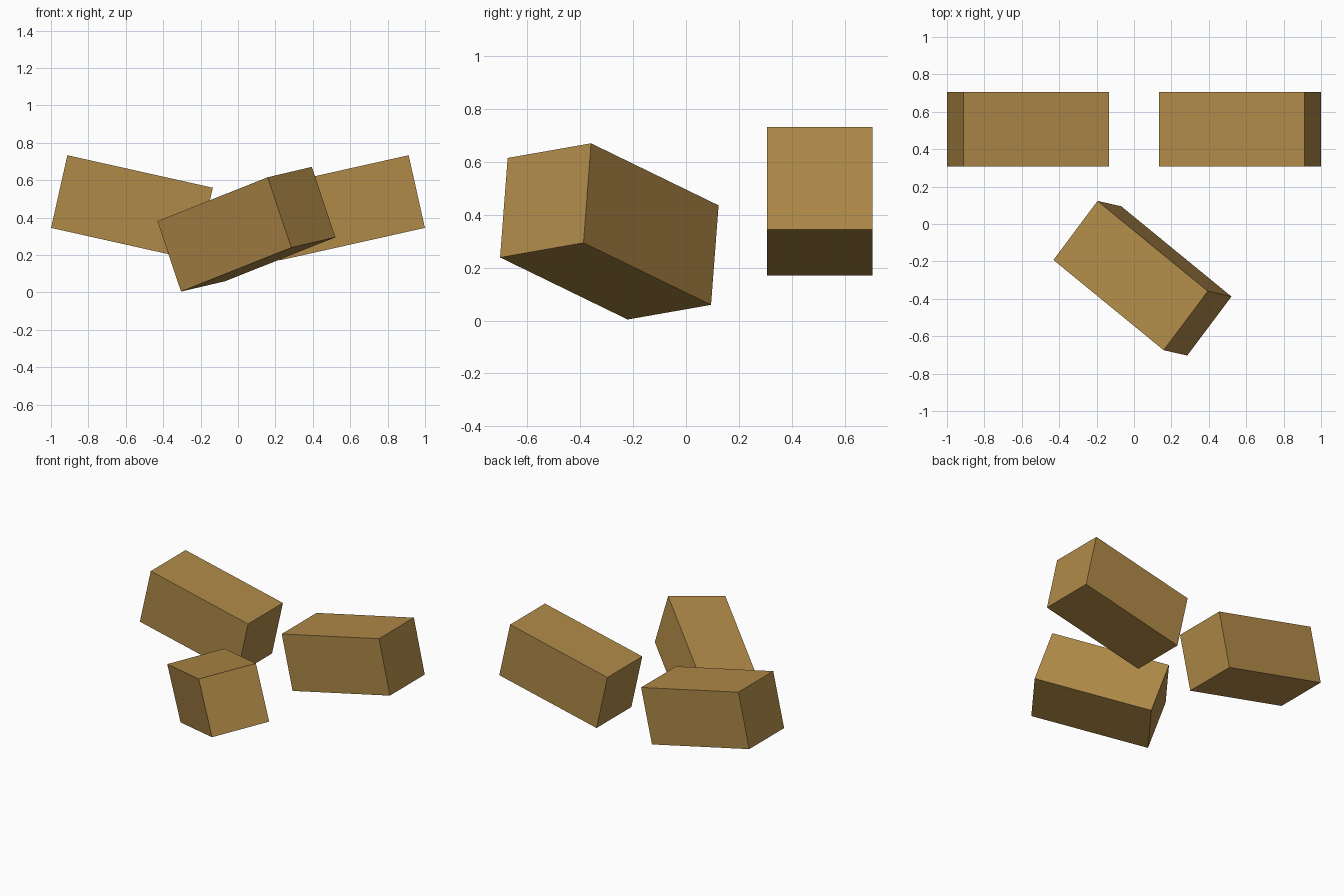
import bpy
from math import radians, cos, sin
from mathutils import Matrix, Vector

if "Cube" in bpy.data.objects:
    bpy.data.objects.remove(bpy.data.objects["Cube"])

LENGTH, SIDE = 0.797, 0.398

tan = bpy.data.materials.new("tan_brown")
tan.diffuse_color = (0.434, 0.254, 0.065, 1)
tan.use_nodes = True
tan.node_tree.nodes["Principled BSDF"].inputs["Base Color"].default_value = tan.diffuse_color


def block(name, centre, along, across):
    """Box whose long axis follows 'along' and whose width follows 'across'."""
    x = Vector(along).normalized()
    z = x.cross(Vector(across)).normalized()
    y = z.cross(x)
    bpy.ops.mesh.primitive_cube_add(size=1)
    ob = bpy.context.object
    ob.name = name
    ob.data.transform(Matrix.Diagonal((LENGTH, SIDE, SIDE, 1)))
    rot = Matrix((x, y, z)).transposed().to_4x4()
    ob.matrix_world = Matrix.Translation(centre) @ rot
    ob.data.materials.append(tan)


# Two mirrored back blocks, each rising outwards
tilt = radians(12.6)
for name, s in (("left_block", -1), ("right_block", 1)):
    block(name, (s * 0.567, 0.506, 0.452), (cos(tilt), 0, s * sin(tilt)), (0, 1, 0))

# Front block, turned and tipped on one corner
block("front_block", (0.045, -0.29, 0.3375), (0.59, -0.483, 0.235), (0.235, 0.315, 0.055))
